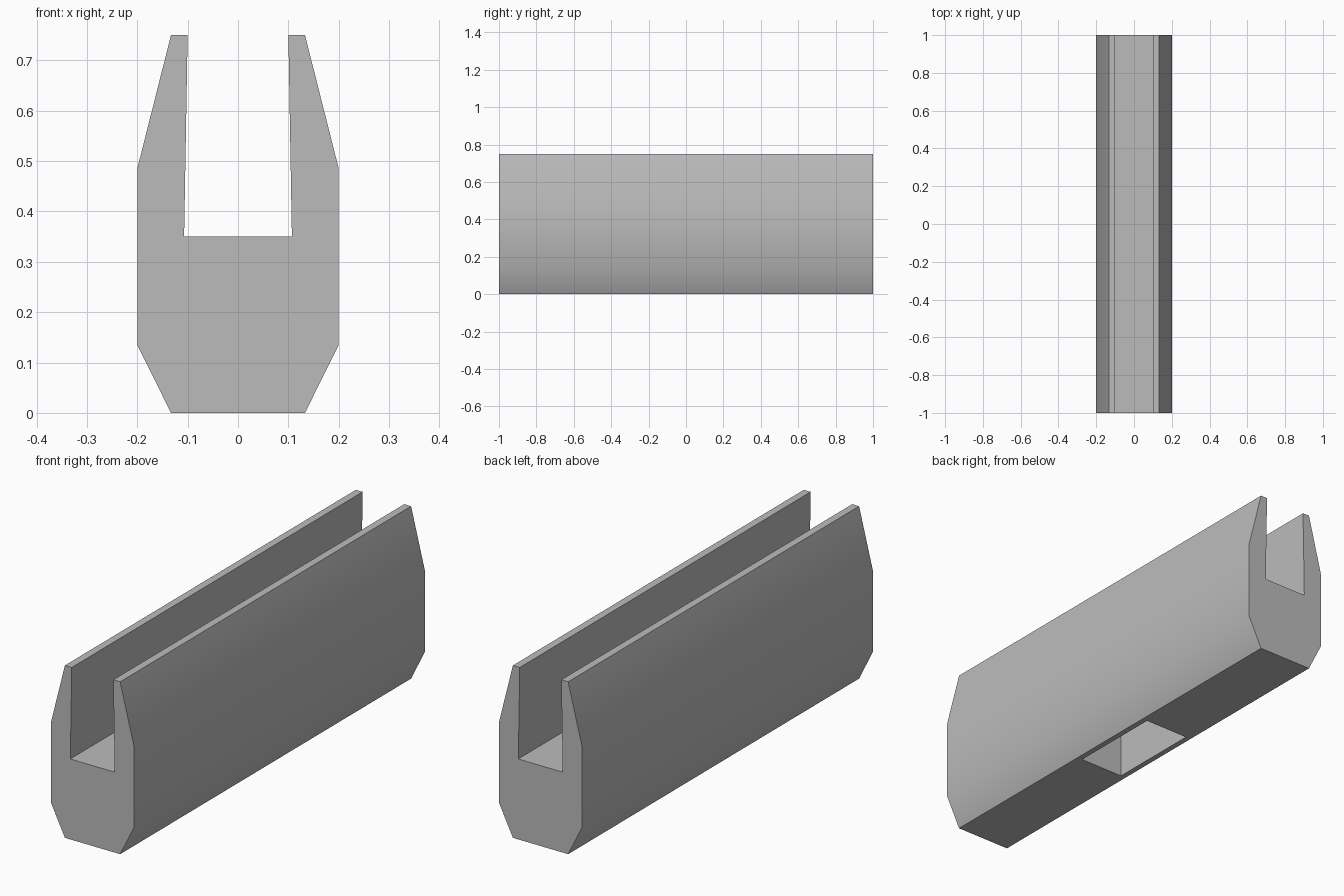
import bpy
import bmesh
import math

cube = bpy.data.objects.get("Cube")
if cube:
    bpy.data.objects.remove(cube, do_unlink=True)

LENGTH = 2.0


def make_material(name, colour):
    mat = bpy.data.materials.new(name)
    mat.use_nodes = True
    mat.diffuse_color = colour
    mat.node_tree.nodes["Principled BSDF"].inputs["Base Color"].default_value = colour
    return mat


def extrude_along_y(name, outline, length):
    """Closed x-z outline extruded along y, centred on y = 0."""
    bm = bmesh.new()
    face = bm.faces.new([bm.verts.new((x, -length / 2, z)) for x, z in outline])
    result = bmesh.ops.extrude_face_region(bm, geom=[face])
    verts = [v for v in result["geom"] if isinstance(v, bmesh.types.BMVert)]
    bmesh.ops.translate(bm, verts=verts, vec=(0, length, 0))
    bmesh.ops.recalc_face_normals(bm, faces=bm.faces)
    mesh = bpy.data.meshes.new(name)
    bm.to_mesh(mesh)
    bm.free()
    obj = bpy.data.objects.new(name, mesh)
    bpy.context.collection.objects.link(obj)
    return obj


def mirrored(half):
    return half + [(-x, z) for x, z in reversed(half)]


# Channel body: chamfered base, tapered walls, open slot on top
half_profile = [(0.133, 0), (0.2, 0.135), (0.2, 0.485),
                (0.133, 0.75), (0.1, 0.75), (0.107, 0.35)]
body = extrude_along_y("channel_body", mirrored(half_profile), LENGTH)
body.data.materials.append(make_material("grey", (0.5, 0.5, 0.5, 1)))

# Rectangular blind pocket in the underside
pocket = extrude_along_y("pocket_cutter", mirrored([(0.108, -0.1), (0.108, 0.25)]), 0.43)
pocket.hide_render = True
cut = body.modifiers.new("pocket", "BOOLEAN")
cut.operation = "DIFFERENCE"
cut.solver = "EXACT"
cut.object = pocket

bpy.ops.object.select_all(action="DESELECT")
body.select_set(True)
bpy.context.view_layer.objects.active = body
bpy.ops.object.modifier_apply(modifier=cut.name)
bpy.data.objects.remove(pocket, do_unlink=True)

# Soft bends on the sides, crisp edges elsewhere
bpy.ops.object.shade_smooth_by_angle(angle=math.radians(30))
